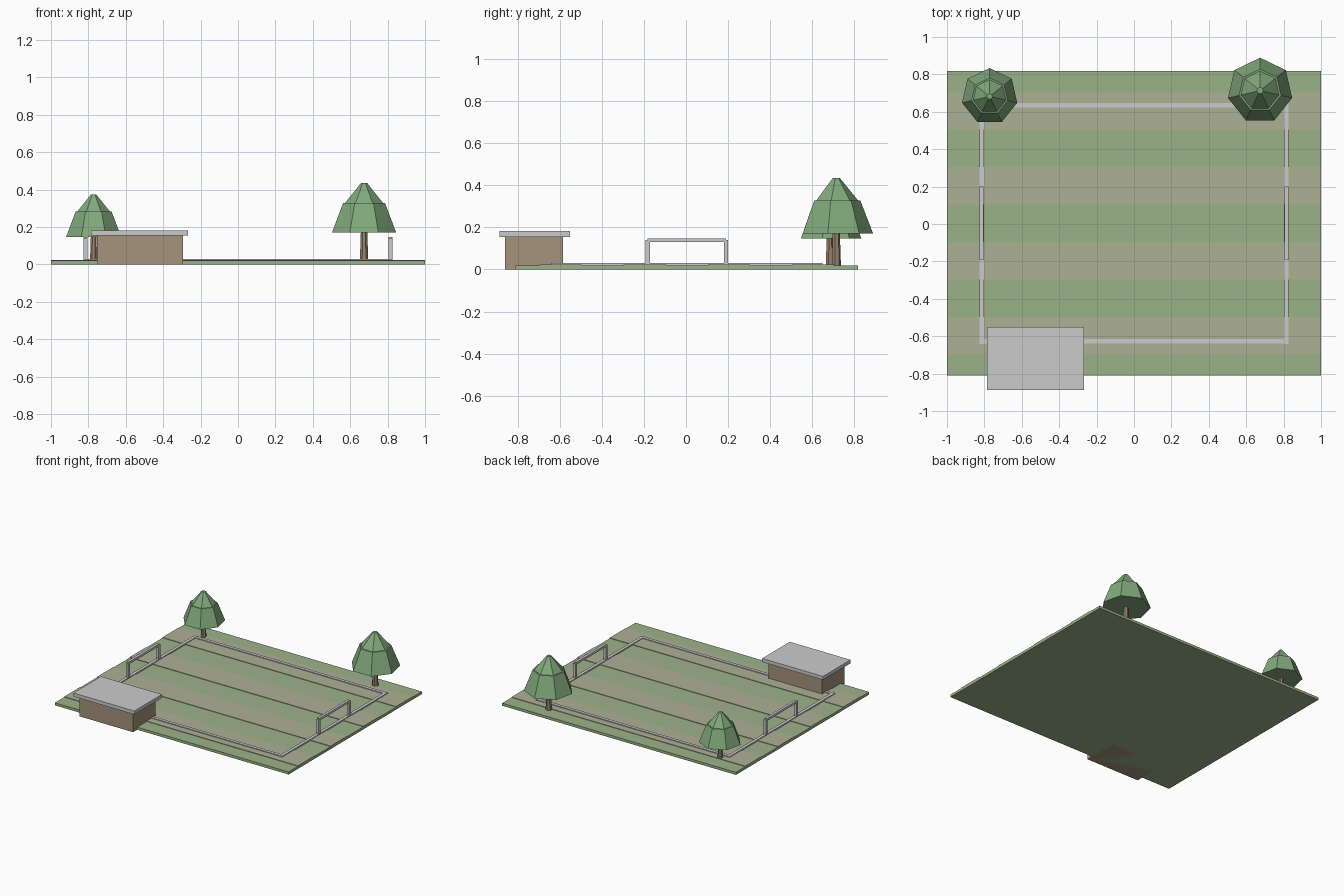
import bpy, bmesh, math
from mathutils import Vector

if "Cube" in bpy.data.objects:
    bpy.data.objects.remove(bpy.data.objects["Cube"])


def material(name, rgb):
    m = bpy.data.materials.new(name)
    m.diffuse_color = (*rgb, 1)
    m.use_nodes = True
    m.node_tree.nodes["Principled BSDF"].inputs["Base Color"].default_value = m.diffuse_color
    return m


GRASS = material("grass", (0.33, 0.45, 0.25))
PALE = material("pale_grass", (0.42, 0.44, 0.30))
WALL = material("wall_brown", (0.38, 0.29, 0.20))
BARK = material("bark", (0.32, 0.23, 0.16))
LEAF = material("leaf", (0.22, 0.40, 0.20))


def finish(name, bm, mat):
    bmesh.ops.recalc_face_normals(bm, faces=bm.faces)
    me = bpy.data.meshes.new(name)
    bm.to_mesh(me)
    bm.free()
    if mat:
        me.materials.append(mat)
    ob = bpy.data.objects.new(name, me)
    bpy.context.collection.objects.link(ob)
    return ob


def box(name, x, y, z, mat=None):
    """Box from (min, max) ranges."""
    bm = bmesh.new()
    bmesh.ops.create_cube(bm, size=1)
    for v in bm.verts:
        v.co = Vector([(a + b) / 2 + c * (b - a) for (a, b), c in zip((x, y, z), v.co)])
    return finish(name, bm, mat)


def frustum(name, cx, cy, z0, z1, r0, r1, mat, sides=7):
    """Tapered prism with one corner pointing to the back."""
    bm = bmesh.new()
    rings = []
    for r, z in ((r0, z0), (r1, z1)):
        angles = [math.pi / 2 + math.tau * i / sides for i in range(sides)]
        rings.append([bm.verts.new((cx + r * math.cos(a), cy + r * math.sin(a), z)) for a in angles])
    for i in range(sides):
        j = (i + 1) % sides
        bm.faces.new((rings[0][i], rings[0][j], rings[1][j], rings[1][i]))
    for ring in rings:
        bm.faces.new(ring)
    return finish(name, bm, mat)


# Ground slab with pale mown stripes
CY = 0.004
box("ground", (-1, 1), (-0.81, 0.818), (0, 0.02), GRASS)
for i, y in enumerate((-0.6, -0.2, 0.2, 0.6)):
    box(f"mown_stripe_{i}", (-1, 1), (CY + y - 0.1, CY + y + 0.1), (0.018, 0.024), PALE)

# Boundary lines and goals
for side, s in (("left", -1), ("right", 1)):
    x = s * 0.815
    box(f"{side}_side_line", (x - 0.012, x + 0.012), (CY - 0.645, CY + 0.645), (0.018, 0.03))
    for end, e in (("front", -1), ("back", 1)):
        y = CY + e * 0.186
        box(f"{side}_goal_{end}_post", (x - 0.01, x + 0.01), (y - 0.01, y + 0.01), (0.018, 0.14))
    box(f"{side}_goal_crossbar", (x - 0.01, x + 0.01), (CY - 0.186, CY + 0.186), (0.13, 0.147))
for end, e in (("front", -1), ("back", 1)):
    y = CY + e * 0.632
    box(f"{end}_line", (-0.805, 0.805), (y - 0.012, y + 0.012), (0.018, 0.03))

# Clubhouse
box("clubhouse_walls", (-0.755, -0.295), (-0.86, -0.585), (0, 0.157), WALL)
box("clubhouse_roof", (-0.787, -0.266), (-0.887, -0.55), (0.155, 0.182))

# Trees with two-tier crowns
for name, cx, cy, s in (("right_tree", 0.674, 0.713, 1.0), ("left_tree", -0.772, 0.682, 0.86)):
    frustum(name + "_trunk", cx, cy, 0.018, 0.2 * s, 0.023 * s, 0.017 * s, BARK)
    frustum(name + "_lower_crown", cx, cy, 0.17 * s, 0.328 * s, 0.176 * s, 0.115 * s, LEAF)
    frustum(name + "_upper_crown", cx, cy, 0.325 * s, 0.434 * s, 0.107 * s, 0.018 * s, LEAF)
